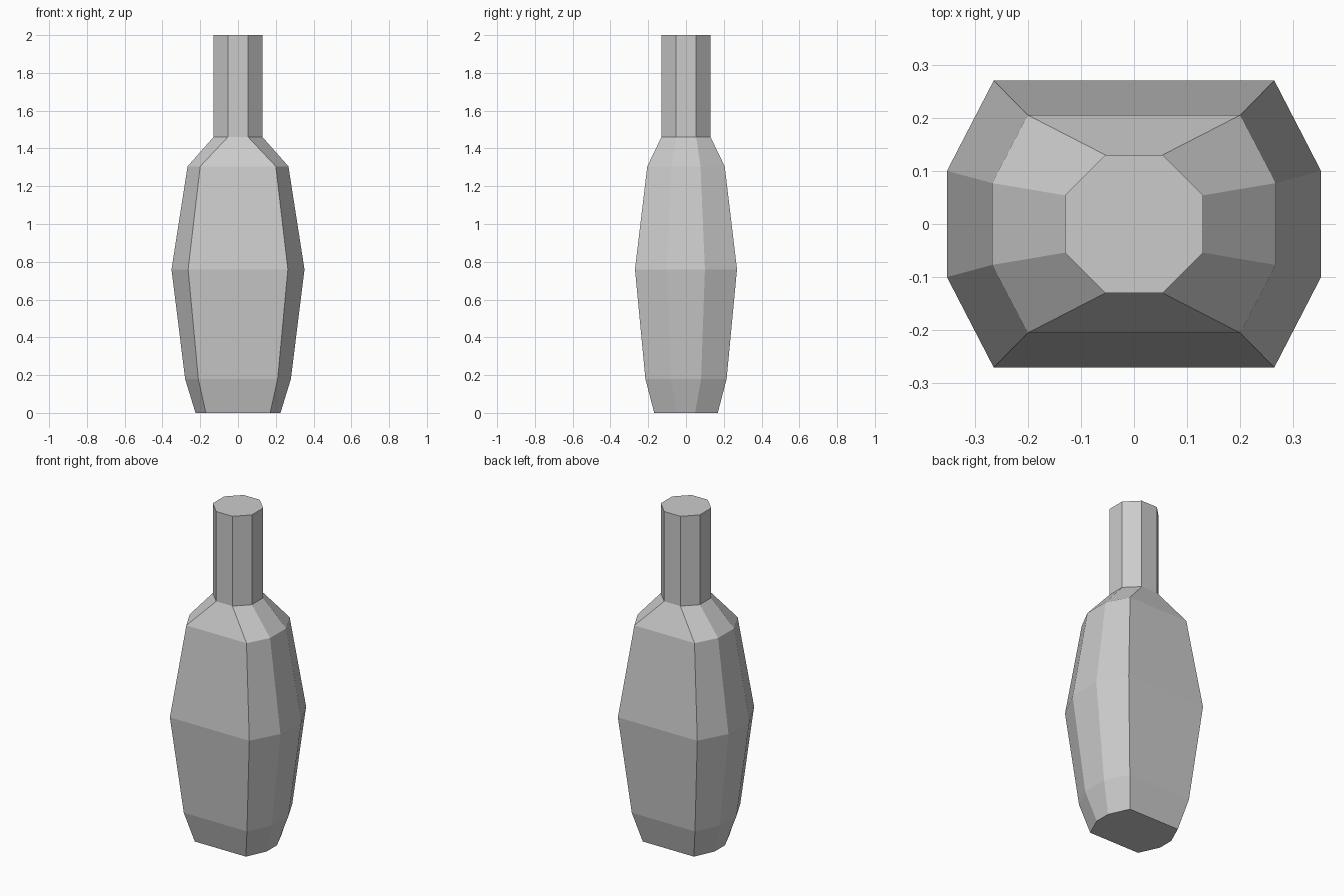
import bpy
import bmesh

cube = bpy.data.objects.get("Cube")
if cube:
    bpy.data.objects.remove(cube, do_unlink=True)

# Single flat grey
grey = bpy.data.materials.new("plain grey")
grey.use_nodes = True
colour = (0.6, 0.6, 0.6, 1)
grey.diffuse_color = colour
grey.node_tree.nodes["Principled BSDF"].inputs["Base Color"].default_value = colour

# Eight-sided cross-sections: height, half width, half depth,
# half length of the front edge, half length of the side edge
SECTIONS = [
    (0.00, 0.225, 0.168, 0.170, 0.048),
    (0.18, 0.280, 0.215, 0.210, 0.080),
    (0.76, 0.352, 0.270, 0.264, 0.100),
    (1.305, 0.267, 0.205, 0.200, 0.077),
    (1.46, 0.130, 0.130, 0.054, 0.054),
    (2.00, 0.130, 0.130, 0.054, 0.054),
]


def ring(bm, z, w, d, front, side):
    outline = [(w, -side), (w, side), (front, d), (-front, d),
               (-w, side), (-w, -side), (-front, -d), (front, -d)]
    return [bm.verts.new((x, y, z)) for x, y in outline]


# Bottle body, shoulder and neck as one lofted skin
bm = bmesh.new()
rings = [ring(bm, *section) for section in SECTIONS]
for low, high in zip(rings, rings[1:]):
    for i in range(8):
        j = (i + 1) % 8
        bm.faces.new((low[i], low[j], high[j], high[i]))
bm.faces.new(rings[0][::-1])
bm.faces.new(rings[-1])
bmesh.ops.recalc_face_normals(bm, faces=bm.faces[:])

mesh = bpy.data.meshes.new("bottle")
bm.to_mesh(mesh)
bm.free()
mesh.materials.append(grey)
bottle = bpy.data.objects.new("bottle", mesh)
bpy.context.collection.objects.link(bottle)
